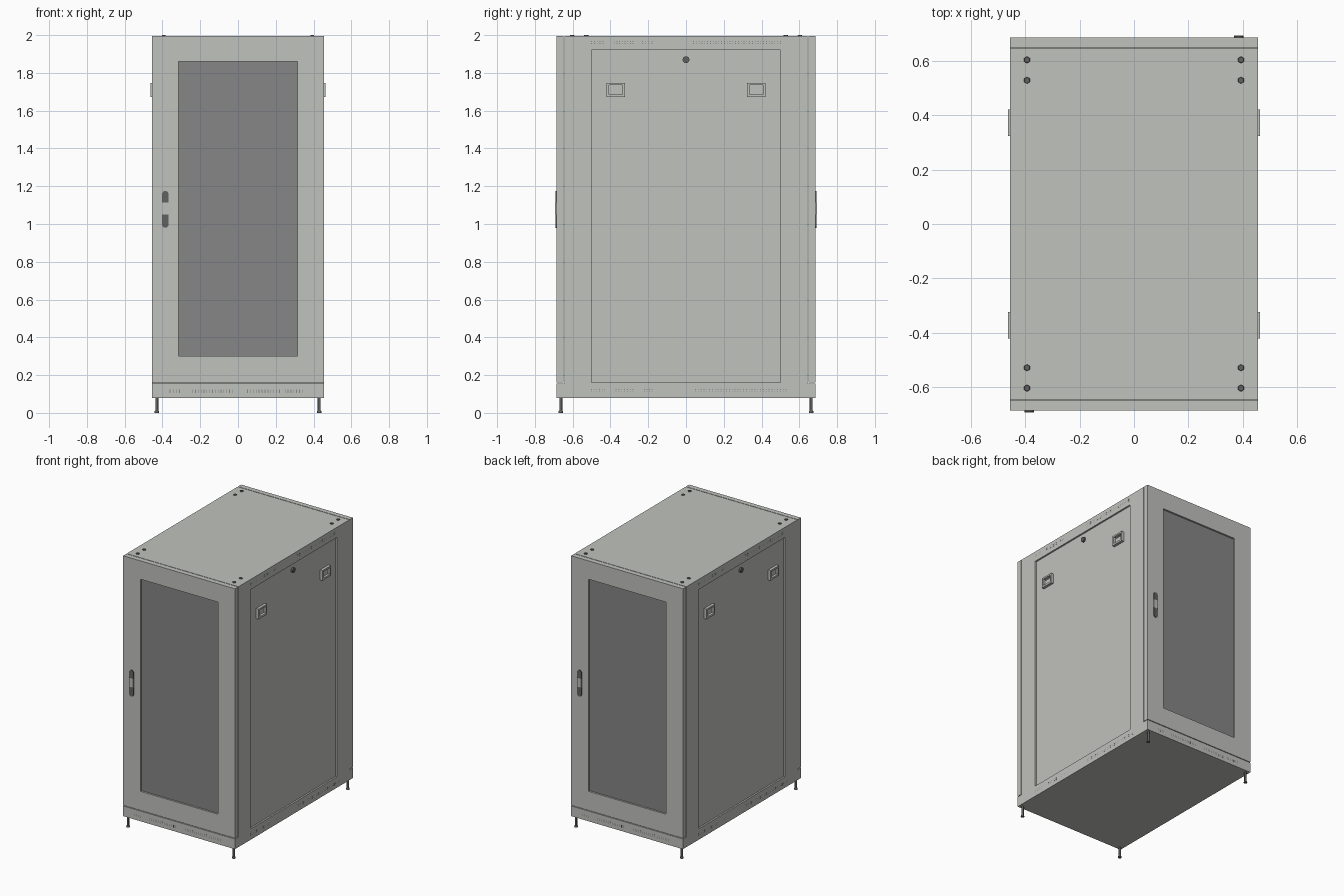
import bpy
import bmesh
import math
from mathutils import Matrix, Vector

default_cube = bpy.data.objects.get("Cube")
if default_cube:
    bpy.data.objects.remove(default_cube, do_unlink=True)


def make_material(name, colour):
    material = bpy.data.materials.new(name)
    material.use_nodes = True
    rgba = (*colour, 1.0)
    material.diffuse_color = rgba
    shader = material.node_tree.nodes["Principled BSDF"]
    shader.inputs["Base Color"].default_value = rgba
    shader.inputs["Roughness"].default_value = 0.6
    return material


PAINT = make_material("light grey paint", (0.53, 0.54, 0.51))
MESH = make_material("mid grey mesh", (0.24, 0.24, 0.24))
METAL = make_material("dark grey metal", (0.12, 0.12, 0.12))


def finish(name, bm, material, matrix=None):
    """Turn a bmesh into a named object of one colour."""
    if matrix is not None:
        bm.transform(matrix)
    bmesh.ops.recalc_face_normals(bm, faces=bm.faces)
    mesh = bpy.data.meshes.new(name)
    bm.to_mesh(mesh)
    bm.free()
    mesh.materials.append(material)
    obj = bpy.data.objects.new(name, mesh)
    bpy.context.scene.collection.objects.link(obj)
    return obj


def add_box(bm, low, high):
    low, high = Vector(low), Vector(high)
    place = Matrix.Translation((low + high) / 2) @ Matrix.Diagonal((*(high - low), 1))
    bmesh.ops.create_cube(bm, size=1, matrix=place)


def box(name, low, high, material, matrix=None):
    bm = bmesh.new()
    add_box(bm, low, high)
    return finish(name, bm, material, matrix)


def cylinder(name, radius, depth, centre, material, sides=16, axis="Z", top=None):
    bm = bmesh.new()
    bmesh.ops.create_cone(bm, cap_ends=True, segments=sides, radius1=radius,
                          radius2=radius if top is None else top, depth=depth)
    turn = Matrix.Rotation(math.pi / 2, 4, "Y") if axis == "X" else Matrix()
    return finish(name, bm, material, Matrix.Translation(centre) @ turn)


def corners(rect):
    u0, v0, u1, v1 = rect
    return [(u0, v0), (u1, v0), (u1, v1), (u0, v1)]


def frame(name, outer, hole, near, far, material, matrix=None):
    """Rectangular ring facing -y; rectangles are (x0, z0, x1, z1)."""
    bm = bmesh.new()
    loops = [[bm.verts.new((u, y, v)) for u, v in corners(rect)]
             for rect, y in ((outer, near), (hole, near), (hole, far), (outer, far))]
    for a, b in zip(loops, loops[1:] + loops[:1]):
        for i in range(4):
            j = (i + 1) % 4
            bm.faces.new((a[i], a[j], b[j], b[i]))
    return finish(name, bm, material, matrix)


def stadium(name, x, z0, z1, radius, near, far, material, matrix=None):
    """Upright bar with round ends, facing -y."""
    bm = bmesh.new()
    outline = []
    for centre, start in ((z1 - radius, 0), (z0 + radius, math.pi)):
        for i in range(9):
            angle = start + math.pi * i / 8
            outline.append((x + radius * math.cos(angle), centre + radius * math.sin(angle)))
    face = bm.faces.new([bm.verts.new((u, far, v)) for u, v in outline])
    made = bmesh.ops.extrude_face_region(bm, geom=[face])["geom"]
    bmesh.ops.translate(bm, vec=(0, near - far, 0),
                        verts=[v for v in made if isinstance(v, bmesh.types.BMVert)])
    return finish(name, bm, material, matrix)


def vents(name, groups, rows, height, surface, matrix):
    """Rows of tiny upright slots, in groups (start, end), facing -y."""
    bm = bmesh.new()
    for start, end in groups:
        count = round((end - start) / 0.015)
        for i in range(count + 1):
            u = start + (end - start) * i / count
            for z in rows:
                add_box(bm, (u - 0.002, surface - 0.0005, z - height / 2),
                        (u + 0.002, surface + 0.002, z + height / 2))
    finish(name, bm, MESH, matrix)


HALF_X, HALF_Y, BASE, TOP = 0.455, 0.685, 0.08, 1.995
INNER_X, CORE_Y = 0.443, 0.644

# Cabinet core and top cover
box("cabinet_core", (-INNER_X, -CORE_Y, BASE), (INNER_X, CORE_Y, TOP - 0.005), PAINT)
box("top_cover", (-HALF_X, -CORE_Y, TOP - 0.01), (HALF_X, CORE_Y, TOP), PAINT)

# Front and back ends, the back being the front turned half round
for end, angle in (("front", 0), ("back", math.pi)):
    turn = Matrix.Rotation(angle, 4, "Z")
    frame(end + "_door", (-HALF_X, 0.16, HALF_X, TOP), (-0.315, 0.3, 0.315, 1.86),
          -HALF_Y, -CORE_Y - 0.004, PAINT, turn)
    box(end + "_door_mesh", (-0.32, -0.672, 0.295), (0.32, -0.66, 1.865), MESH, turn)
    box(end + "_plinth", (-HALF_X, -HALF_Y, BASE), (HALF_X, -CORE_Y + 0.01, 0.155), PAINT, turn)
    stadium(end + "_door_handle", -0.385, 0.98, 1.175, 0.017, -0.691, -0.68, METAL, turn)
    box(end + "_handle_grip", (-0.4025, -0.6925, 1.05), (-0.3675, -0.684, 1.115), PAINT, turn)
    vents(end + "_plinth_vents", ((-0.36, -0.31), (-0.24, -0.03), (0.05, 0.22), (0.25, 0.34)),
          (0.115,), 0.018, -HALF_Y, turn)

# Both sides, modelled facing -y and then turned outwards
for side, angle in (("left", math.pi / 2), ("right", -math.pi / 2)):
    turn = Matrix.Rotation(angle, 4, "Z")
    sign = 1 if side == "left" else -1
    frame(side + "_side_frame", (-CORE_Y, BASE, CORE_Y, TOP - 0.01), (-0.5, 0.16, 0.5, 1.92),
          -HALF_X, -INNER_X, PAINT, turn)
    for place, u in (("first", -0.372), ("second", 0.372)):
        frame(f"{side}_{place}_latch_rim", (u - 0.049, 1.672, u + 0.049, 1.747),
              (u - 0.035, 1.686, u + 0.035, 1.735), -0.463, -INNER_X + 0.002, PAINT, turn)
        box(f"{side}_{place}_latch_flap", (u - 0.03, -0.45, 1.69),
            (u + 0.03, -INNER_X + 0.002, 1.725), PAINT, turn)
    cylinder(side + "_panel_lock", 0.018, 0.014, (sign * (INNER_X + 0.006), 0, 1.87),
             METAL, axis="X")
    vents(side + "_upper_vents", ((-0.5, -0.44), (-0.38, -0.28), (-0.23, -0.18), (0.04, 0.5)),
          (1.955, 1.967), 0.005, -HALF_X, turn)
    vents(side + "_lower_vents", ((-0.5, -0.43), (-0.37, -0.28), (-0.22, -0.18), (0.05, 0.53)),
          (0.112, 0.124), 0.005, -HALF_X, turn)

# Levelling feet and roof bolts at each corner
for x_name, sx in (("left", 1), ("right", -1)):
    for y_name, sy in (("front", -1), ("back", 1)):
        corner = f"{y_name}_{x_name}"
        x, y = sx * 0.43, sy * 0.663
        cylinder(corner + "_foot_stem", 0.008, 0.075, (x, y, 0.0475), METAL)
        cylinder(corner + "_foot_pad", 0.013, 0.012, (x, y, 0.006), METAL, top=0.01)
        for place, distance in (("outer", 0.603), ("inner", 0.528)):
            cylinder(f"{corner}_{place}_bolt", 0.014, 0.01,
                     (sx * 0.393, sy * distance, TOP), METAL, sides=6, top=0.011)
